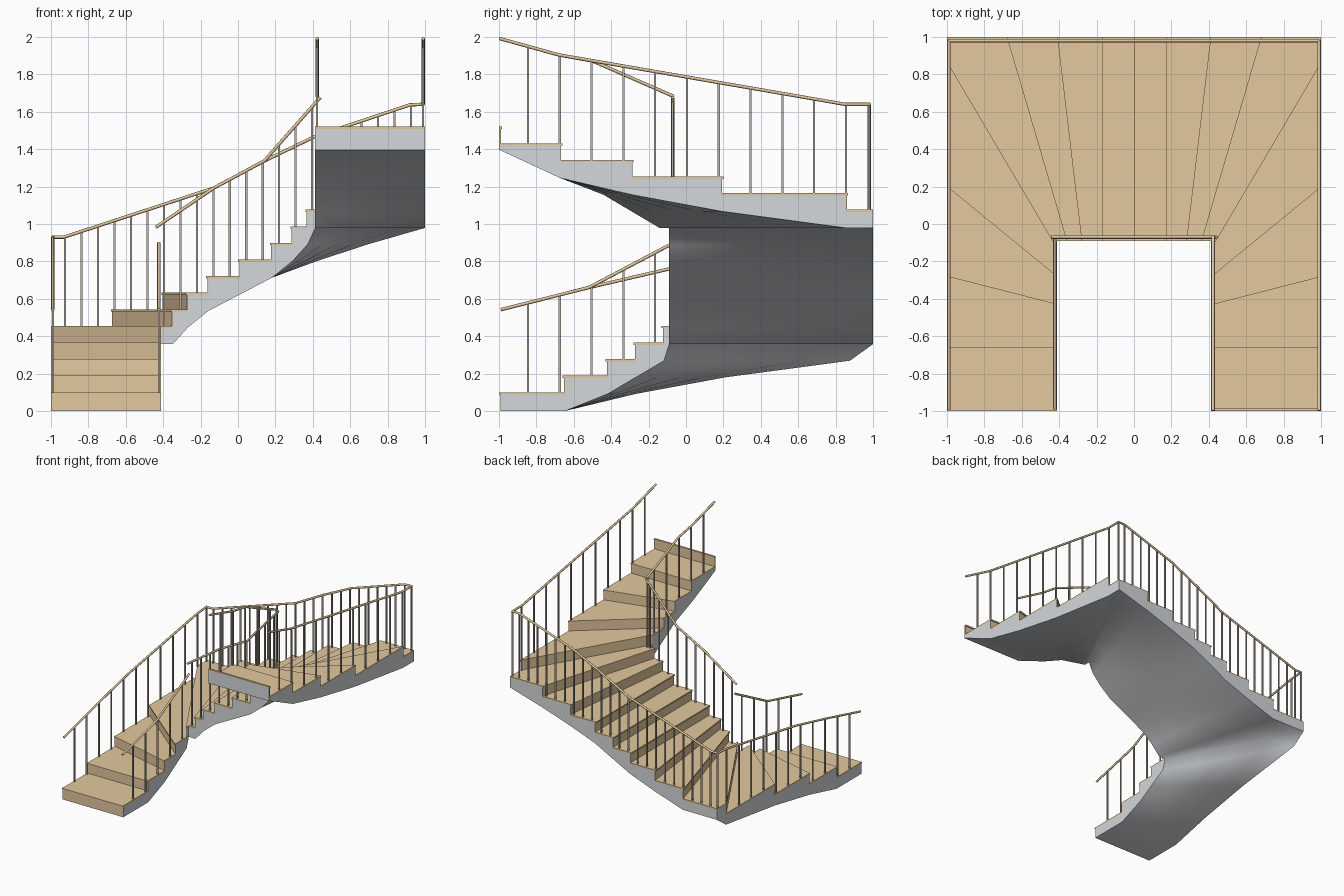
import bpy, bmesh, math
from mathutils import Vector

if "Cube" in bpy.data.objects:
    bpy.data.objects.remove(bpy.data.objects["Cube"])


def mat(name, c):
    m = bpy.data.materials.new(name)
    m.diffuse_color = (*c, 1)
    m.use_nodes = True
    m.node_tree.nodes["Principled BSDF"].inputs["Base Color"].default_value = m.diffuse_color
    return m


WOOD = mat("oak wood", (0.77, 0.58, 0.345))
CONCRETE = mat("grey concrete", (0.66, 0.69, 0.71))
METAL = mat("brushed metal", (0.52, 0.47, 0.40))

W = 0.413      # half width of the open well
BACK = -0.09   # front edge of the back flight
BOARD = 0.012
LAP = 0.012    # tread nosing


def top(k):
    return 0.1 + 0.08875 * (k - 1)


def soffit(k):
    return 0 if k < 2 else top(k) - 0.097 if k < 16 else 1.395


# Nose lines (outer point, inner point): left half, then mirrored to the right
left = [((-1, -1), (-W, -1)), ((-1, -0.66), (-W, -0.66)), ((-1, -0.28), (-W, -0.43)),
        ((-1, 0.2), (-W, -0.28)), ((-1, 0.865), (-W, -0.13)), ((-0.68, 1), (-0.36, BACK)),
        ((-0.41, 1), (-0.28, BACK)), ((-0.17, 1), (-0.17, BACK))]
right = [tuple((-x, y) for x, y in l) for l in reversed(left)]
right[-1] = ((1, -0.983), (W, -0.983))
noses = [tuple(Vector(p) for p in l) for l in left + [((0, 1), (0, BACK))] + right]


def travel(k):
    return Vector((0, 1)) if k < 5 else Vector((1, 0)) if k < 12 else Vector((0, -1))


def shifted(k, d):
    if k == 17:
        return Vector((1, -1)), Vector((W, -1))
    return tuple(p + travel(k) * d for p in noses[k])


def stations(k, d0, d1):
    """Cross lines of step k, with the corner line where the stair turns."""
    s = [(shifted(k - 1, d0), soffit(k - 1)), (shifted(k, d1), soffit(k))]
    if k in (5, 12):
        sx = -1 if k == 5 else 1
        s.insert(1, ((Vector((sx, 1)), Vector((sx * W, BACK))), soffit(k)))
    return s


def outline(k, d0, d1):
    s = [l for l, _ in stations(k, d0, d1)]
    return [l[0] for l in s] + [l[1] for l in reversed(s)]


def finish(bm, name, material):
    me = bpy.data.meshes.new(name)
    bm.to_mesh(me)
    bm.free()
    me.materials.append(material)
    ob = bpy.data.objects.new(name, me)
    bpy.context.collection.objects.link(ob)
    return ob


def prism(bm, pts, z0, z1):
    lo = [bm.verts.new((p[0], p[1], z0)) for p in pts]
    hi = [bm.verts.new((p[0], p[1], z1)) for p in pts]
    fs = [bm.faces.new(lo), bm.faces.new(hi)]
    n = len(pts)
    for i in range(n):
        j = (i + 1) % n
        fs.append(bm.faces.new((lo[i], lo[j], hi[j], hi[i])))
    bmesh.ops.recalc_face_normals(bm, faces=fs)


def face(bm, pts, direction):
    f = bm.faces.new([bm.verts.new(p) for p in pts])
    f.normal_update()
    if f.normal.dot(direction) < 0:
        f.normal_flip()
    return f


def at(p, z):
    return Vector((p.x, p.y, z))


# Concrete underside: ruled between the step lines and smooth
bm = bmesh.new()
N = 4
UP = Vector((0, 0, 1))
for k in range(1, 18):
    st = stations(k, LAP, LAP)
    for (a, za), (b, zb) in zip(st, st[1:]):
        for i in range(N):
            t, u = i / N, (i + 1) / N
            face(bm, [at(a[0].lerp(a[1], t), za), at(a[0].lerp(a[1], u), za),
                      at(b[0].lerp(b[1], u), zb), at(b[0].lerp(b[1], t), zb)], -UP).smooth = True
bmesh.ops.remove_doubles(bm, verts=bm.verts, dist=1e-5)

# Concrete stepped top and straight sides, left unwelded so their edges stay sharp
for k in range(1, 18):
    st = stations(k, LAP, LAP)
    z = top(k) - BOARD
    for (a, za), (b, zb) in zip(st, st[1:]):
        face(bm, [at(a[0], z), at(a[1], z), at(b[1], z), at(b[0], z)], UP)
        for e in (0, 1):
            face(bm, [at(a[e], za), at(b[e], zb), at(b[e], z), at(a[e], z)],
                 at(a[e] - a[1 - e], 0))
    a = st[0][0]
    zl = 0 if k == 1 else top(k - 1) - BOARD
    face(bm, [at(a[0], zl), at(a[1], zl), at(a[1], z), at(a[0], z)], -at(travel(k - 1), 0))
end, zb = stations(17, LAP, LAP)[-1]
face(bm, [at(end[0], zb), at(end[1], zb), at(end[1], top(17) - BOARD),
          at(end[0], top(17) - BOARD)], Vector((0, -1, 0)))
finish(bm, "concrete_stair_body", CONCRETE)

# Wooden treads and risers
bm = bmesh.new()
for k in range(1, 18):
    prism(bm, outline(k, 0, LAP), top(k) - BOARD, top(k))
finish(bm, "treads", WOOD)
bm = bmesh.new()
for k in range(1, 18):
    a, b = shifted(k - 1, LAP - 0.005), shifted(k - 1, LAP)
    prism(bm, [a[0], a[1], b[1], b[0]], 0 if k == 1 else top(k - 1), top(k) - BOARD)
finish(bm, "risers", WOOD)


# Railings
def inside(x, y, poly):
    hit = False
    for p, q in zip(poly, poly[1:] + poly[:1]):
        if (p.y > y) != (q.y > y) and x < p.x + (y - p.y) / (q.y - p.y) * (q.x - p.x):
            hit = not hit
    return hit


def floor_at(x, y):
    return max([top(k) for k in range(1, 18) if inside(x, y, outline(k, 0, 0))], default=None)


def railing(name, axis, fixed, path, posts):
    """Rail along x (axis 0) or y (axis 1); path holds (position, height)."""
    def place(c, z):
        return (c, fixed, z) if axis == 0 else (fixed, c, z)
    cu = bpy.data.curves.new(name, 'CURVE')
    cu.dimensions = '3D'
    cu.bevel_depth = 0.009
    cu.bevel_resolution = 2
    cu.use_fill_caps = True
    sp = cu.splines.new('POLY')
    sp.points.add(len(path) - 1)
    for p, (c, z) in zip(sp.points, path):
        p.co = (*place(c, z - 0.008), 1)
    cu.materials.append(WOOD)
    ob = bpy.data.objects.new(name + "_handrail", cu)
    bpy.context.collection.objects.link(ob)
    ob.select_set(True)
    bpy.context.view_layer.objects.active = ob
    bpy.ops.object.convert(target='MESH')
    bpy.context.object.select_set(False)
    bm = bmesh.new()
    for c in posts:
        for (c0, z0), (c1, z1) in zip(path, path[1:]):
            if c0 <= c <= c1:
                x, y, z = place(c, z0 + (z1 - z0) * (c - c0) / (c1 - c0) - 0.01)
                base = floor_at(x, y)
                if base is not None:
                    r = 0.0055
                    prism(bm, [(x - r, y - r), (x + r, y - r), (x + r, y + r), (x - r, y + r)],
                          base, z)
                break
    finish(bm, name + "_posts", METAL)


side = [0.855 - 0.17 * i for i in range(11)]
across = [-0.925 + 0.0881 * i for i in range(22)]
inner_side = [c for c in side if c < -0.1]
railing("outer_left", 1, -0.99,
        [(-0.99, 0.55), (-0.52, 0.668), (-0.09, 0.768), (0.86, 0.93), (0.985, 0.938)],
        side + [0.978])
railing("outer_back", 0, 0.98,
        [(-0.99, 0.938), (-0.93, 0.938), (-0.13, 1.2), (0.14, 1.345), (0.41, 1.475),
         (0.92, 1.645), (0.99, 1.648)], across)
railing("outer_right", 1, 0.99,
        [(-0.998, 2.0), (-0.68, 1.912), (0.85, 1.648), (0.985, 1.648)], side + [0.978])
railing("inner_left", 1, -0.423,
        [(-0.99, 0.55), (-0.52, 0.668), (-0.07, 0.905)], inner_side)
railing("inner_back", 0, -0.07,
        [(-0.44, 0.99), (-0.13, 1.2), (0.14, 1.345), (0.44, 1.685)],
        [c for c in across if abs(c) < 0.42])
railing("inner_right", 1, 0.423,
        [(-0.998, 2.0), (-0.68, 1.912), (-0.5, 1.88), (-0.065, 1.69)], inner_side + [-0.072])
